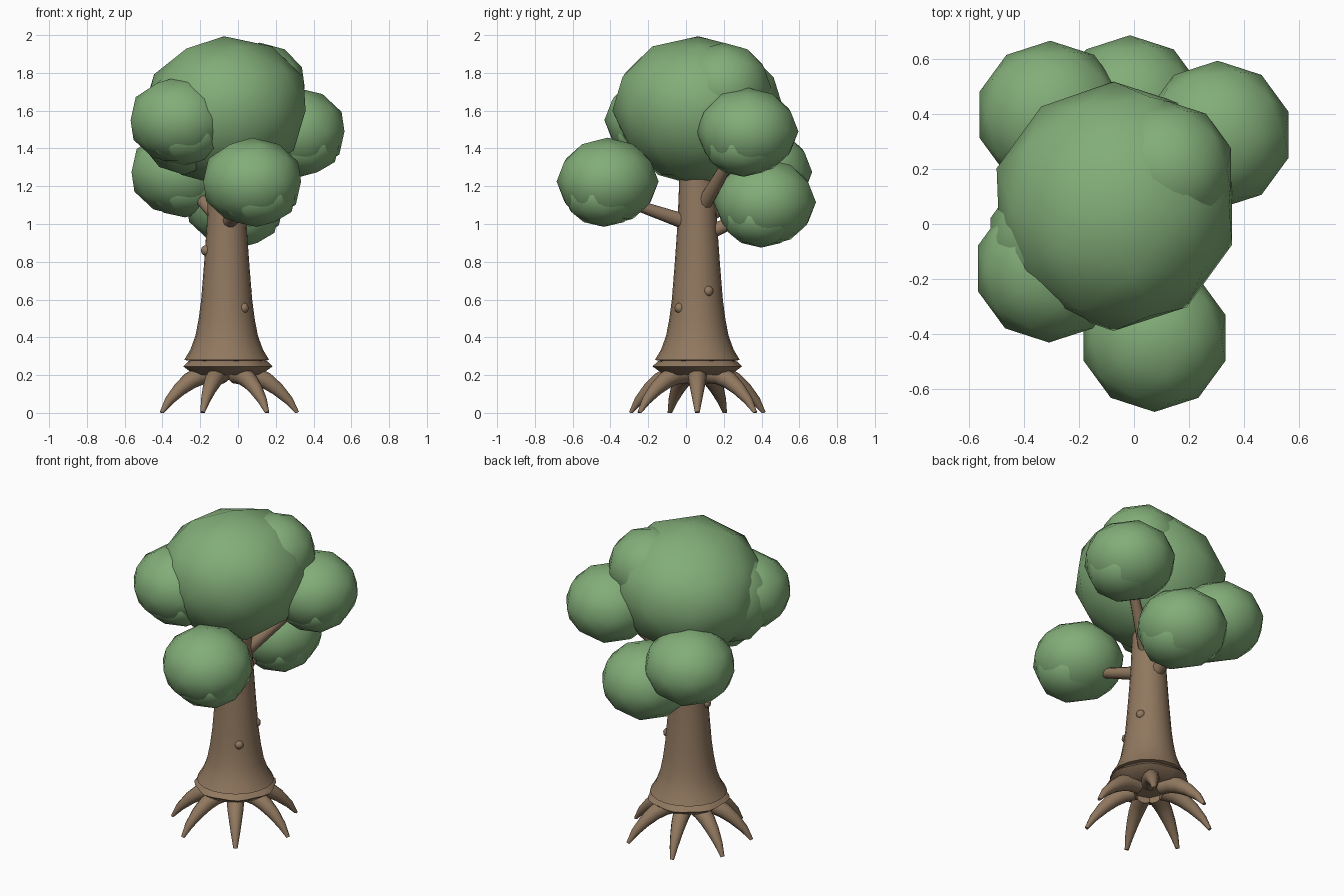
import bpy, bmesh, math
from mathutils import Vector

if "Cube" in bpy.data.objects:
    bpy.data.objects.remove(bpy.data.objects["Cube"])

CX, CY = -0.06, 0.06   # trunk axis


def material(name, rgb):
    m = bpy.data.materials.new(name)
    m.diffuse_color = (*rgb, 1)
    m.use_nodes = True
    m.node_tree.nodes["Principled BSDF"].inputs["Base Color"].default_value = m.diffuse_color
    return m


BARK = material("bark brown", (0.28, 0.187, 0.115))
LEAF = material("leaf green", (0.225, 0.42, 0.19))


def finish(name, bm, mat, angle=180):
    bmesh.ops.recalc_face_normals(bm, faces=bm.faces)
    me = bpy.data.meshes.new(name)
    bm.to_mesh(me)
    bm.free()
    me.materials.append(mat)
    ob = bpy.data.objects.new(name, me)
    bpy.context.collection.objects.link(ob)
    bpy.ops.object.select_all(action='DESELECT')
    ob.select_set(True)
    bpy.context.view_layer.objects.active = ob
    bpy.ops.object.shade_smooth_by_angle(angle=math.radians(angle))
    return ob


def skin_rings(bm, rings):
    """Bridge successive vertex rings and cap both ends."""
    n = len(rings[0])
    for a, b in zip(rings, rings[1:]):
        for i in range(n):
            j = (i + 1) % n
            bm.faces.new((a[i], a[j], b[j], b[i]))
    bm.faces.new(rings[0])
    bm.faces.new(rings[-1])


def lathe(name, profile, segs, wobble=0.0, angle=40):
    bm = bmesh.new()
    rings = []
    for r, z in profile:
        ring = []
        for i in range(segs):
            t = 2 * math.pi * i / segs
            rr = r * (1 + wobble * math.cos(7 * t))
            ring.append(bm.verts.new((CX + rr * math.cos(t), CY + rr * math.sin(t), z)))
        rings.append(ring)
    skin_rings(bm, rings)
    return finish(name, bm, BARK, angle)


def tube(name, pts, radii, segs=10):
    bm = bmesh.new()
    pts = [Vector(p) for p in pts]
    rings = []
    for k, p in enumerate(pts):
        d = (pts[min(k + 1, len(pts) - 1)] - pts[max(k - 1, 0)]).normalized()
        side = d.cross(Vector((0, 0, 1))).normalized()
        up = side.cross(d)
        rings.append([bm.verts.new(p + radii[k] * (math.cos(a) * side + math.sin(a) * up))
                      for a in (2 * math.pi * i / segs for i in range(segs))])
    skin_rings(bm, rings)
    for v in bm.verts:
        v.co.z = max(v.co.z, 0)
    return finish(name, bm, BARK, 60)


def blob(name, centre, radii, top_heavy=0.0, dents=()):
    """Low-poly leaf ball; dents are (direction, depth) pairs that press it in."""
    bm = bmesh.new()
    bmesh.ops.create_icosphere(bm, subdivisions=2, radius=1)
    for v in bm.verts:
        p = v.co.copy()
        for d, depth in dents:
            v.co *= 1 - depth * max(0, p.dot(Vector(d).normalized())) ** 6
        w = 1 + top_heavy * p.z
        v.co = Vector((centre[0] + v.co.x * radii[0] * w,
                       centre[1] + v.co.y * radii[1] * w,
                       centre[2] + v.co.z * radii[2]))
    return finish(name, bm, LEAF)


# Trunk with flared skirt, and the collar below it
lathe("trunk", [(0.19, 0.275), (0.225, 0.28), (0.192, 0.335), (0.165, 0.41), (0.148, 0.5),
                (0.135, 0.6), (0.119, 0.8), (0.105, 1.0), (0.097, 1.2), (0.09, 1.4)], 20)
lathe("collar", [(0.1, 0.2), (0.175, 0.202), (0.236, 0.246), (0.21, 0.272), (0.18, 0.285)],
      28, wobble=0.03)

# Roots arching down to the ground
for n, deg in enumerate((0, 55, 110, 157, 203, 250, 305)):
    c, s = math.cos(math.radians(deg)), math.sin(math.radians(deg))
    path = [(0.08, 0.205), (0.15, 0.198), (0.21, 0.17), (0.27, 0.125), (0.33, 0.065), (0.373, 0.0)]
    tube(f"root_{n + 1}", [(CX + r * c, CY + r * s, z) for r, z in path],
         [0.05, 0.051, 0.046, 0.037, 0.025, 0.012])

# Knots on the bark
for n, p in enumerate([(0.03, -0.033, 0.555), (0.047, 0.117, 0.645), (-0.17, 0.035, 0.86)]):
    bm = bmesh.new()
    bmesh.ops.create_uvsphere(bm, u_segments=10, v_segments=6, radius=0.028)
    bmesh.ops.translate(bm, vec=p, verts=bm.verts)
    finish(f"knot_{n + 1}", bm, BARK)

# Branches: start on the trunk, end inside a leaf cluster
branches = {
    "front": ((-0.05, 0.0, 1.01), (0.04, -0.32, 1.12)),
    "right": ((-0.03, 0.08, 1.08), (0.25, 0.27, 1.4)),
    "back": ((-0.06, 0.1, 0.945), (-0.03, 0.36, 1.06)),
    "back_left": ((-0.1, 0.1, 1.03), (-0.26, 0.34, 1.2)),
}
for name, (a, b) in branches.items():
    mid = [(p + q) / 2 for p, q in zip(a, b)]
    tube(name + "_branch", [a, mid, b], [0.042, 0.034, 0.026])

# Main crown (pressed in at the upper back left) and the lumps that grow out of it
blob("main_crown", (-0.075, 0.065, 1.6), (0.455, 0.455, 0.4), 0.08,
     [((-0.5, 0.5, 0.7), 0.12), ((-0.75, -0.3, 0.4), 0.08)])
blob("crown_back_lump", (0.115, 0.2, 1.725), (0.25, 0.25, 0.235))
blob("crown_left_lump", (-0.285, -0.055, 1.54), (0.25, 0.25, 0.28))

# Outer leaf clusters, each with a smaller lump underneath
clusters = {
    "front": (0.075, -0.415, 1.225),
    "right": (0.305, 0.325, 1.49),
    "back": (-0.015, 0.418, 1.115),
    "back_left": (-0.305, 0.398, 1.275),
    "front_left": (-0.31, -0.162, 1.55),
}
for name, c in clusters.items():
    blob(name + "_cluster", c, (0.272, 0.27, 0.232))
    blob(name + "_cluster_underside", (c[0] + 0.025, c[1] - 0.02, c[2] - 0.075),
         (0.215, 0.212, 0.165))
